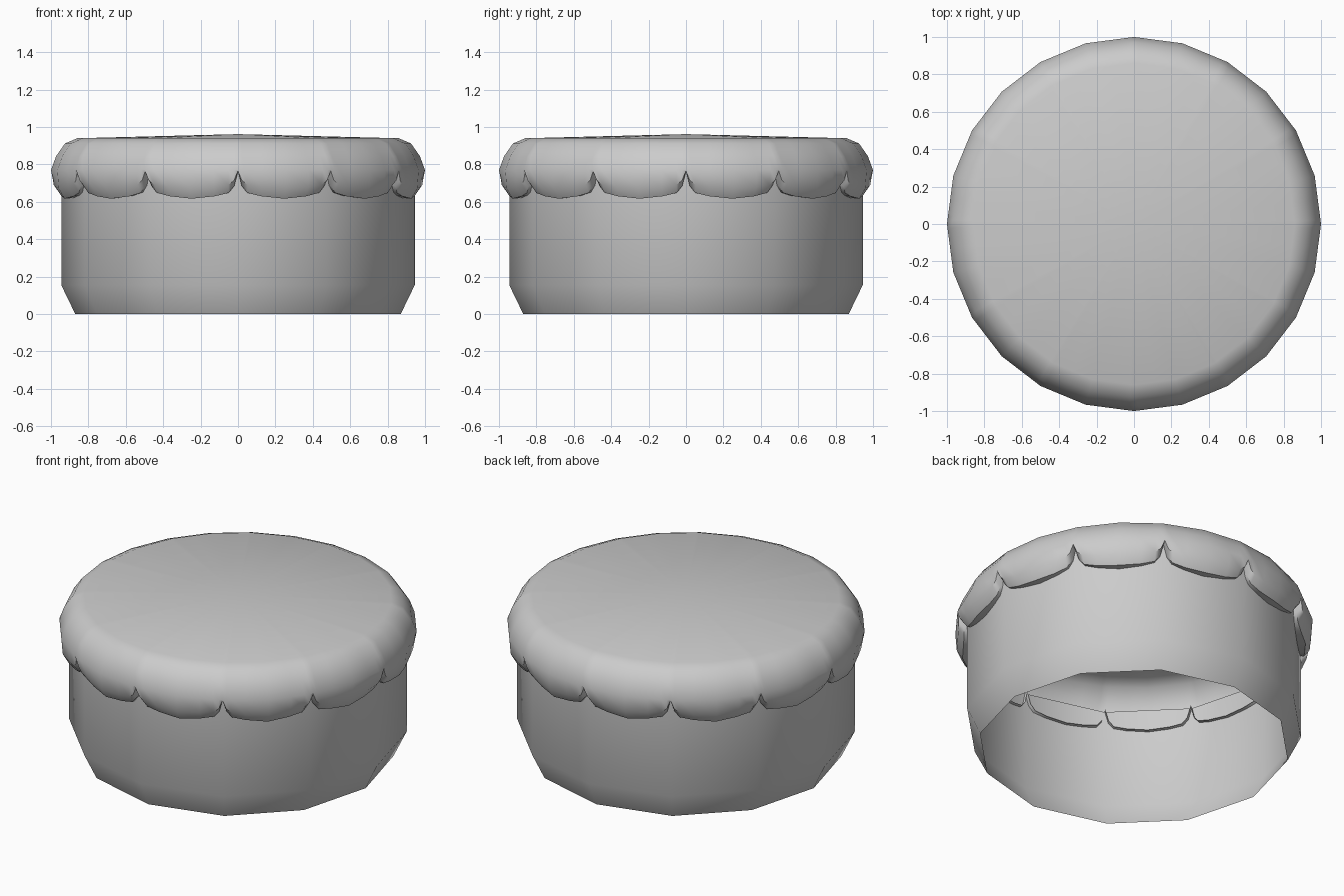
import bpy, bmesh
from math import sin, cos, radians

if "Cube" in bpy.data.objects:
    bpy.data.objects.remove(bpy.data.objects["Cube"])


def make_object(name, bm):
    bmesh.ops.recalc_face_normals(bm, faces=bm.faces)
    me = bpy.data.meshes.new(name)
    bm.to_mesh(me)
    bm.free()
    ob = bpy.data.objects.new(name, me)
    bpy.context.collection.objects.link(ob)
    bpy.ops.object.select_all(action='DESELECT')
    ob.select_set(True)
    bpy.context.view_layer.objects.active = ob
    bpy.ops.object.shade_smooth_by_angle(angle=radians(45))
    return ob


def loft(bm, columns):
    # Joins neighbouring vertical profiles into a closed band
    n = len(columns)
    for i in range(n):
        a, b = columns[i], columns[(i + 1) % n]
        for j in range(len(a) - 1):
            bm.faces.new((a[j], b[j], b[j + 1], a[j + 1]))


def polar(bm, deg, r, z):
    a = radians(deg)
    return bm.verts.new((r * cos(a), r * sin(a), z))


# Cake body: open twelve-sided tube with a tapered foot
bm = bmesh.new()
loft(bm, [[polar(bm, 30 * i, r, z) for r, z in ((0.87, 0), (0.945, 0.155), (0.945, 0.76))]
          for i in range(12)])
make_object("cake_body", bm)

# Icing: domed cap whose lower edge hangs in twelve scallops
half = [(0, 0.762), (1.2, 0.685), (3, 0.648), (7.5, 0.63), (15, 0.617)]
scallop = half + [(30 - d, z) for d, z in half[-2:0:-1]]
upper = [(0.86, 0.94), (0.925, 0.912), (0.972, 0.845), (1.0, 0.77)]
bm = bmesh.new()
columns = []
for k in range(12):
    for d, zb in scallop:
        # keeps the outline a 24-sided polygon
        f = cos(radians(7.5)) / cos(radians(d % 15 - 7.5))
        wall = 0.945 * cos(radians(15)) / cos(radians(d - 15))
        deg = 30 * k + d
        edge = max(wall + 0.01, 0.96 * f)
        pts = [(r * f, z) for r, z in upper]
        pts += [(0.992 * f, 0.77 + (zb - 0.77) * 0.65), (edge, zb), (wall - 0.02, zb + 0.005)]
        columns.append([polar(bm, deg, r, z) for r, z in pts])
loft(bm, columns)
centre = bm.verts.new((0, 0, 0.962))
for i, col in enumerate(columns):
    bm.faces.new((centre, col[0], columns[(i + 1) % len(columns)][0]))
make_object("icing", bm)
